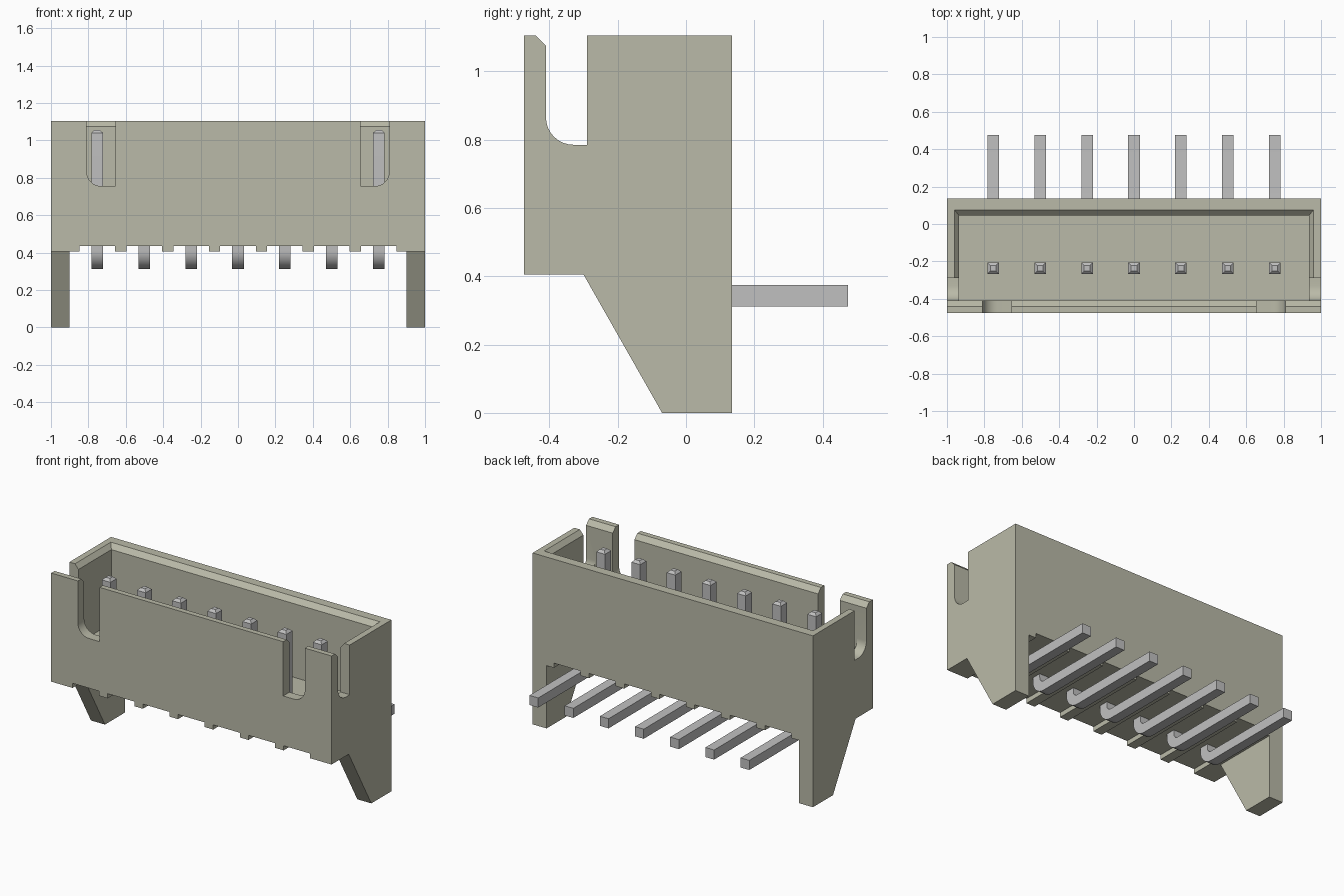
import bpy, bmesh, math

cube = bpy.data.objects.get("Cube")
if cube:
    bpy.data.objects.remove(cube, do_unlink=True)


def material(name, rgb, metallic=0.0):
    m = bpy.data.materials.new(name)
    m.use_nodes = True
    m.diffuse_color = (*rgb, 1)
    m.node_tree.nodes["Principled BSDF"].inputs["Base Color"].default_value = (*rgb, 1)
    return m


ivory = material("warm grey plastic", (0.491, 0.491, 0.392))
metal = material("pin grey", (0.527, 0.527, 0.527))


def loft(name, rings, mat):
    """Skin a row of equal-length point rings and cap both ends."""
    bm = bmesh.new()
    loops = [[bm.verts.new(p) for p in ring] for ring in rings]
    n = len(loops[0])
    for a, b in zip(loops, loops[1:]):
        for i in range(n):
            j = (i + 1) % n
            bm.faces.new((a[i], a[j], b[j], b[i]))
    bm.faces.new(loops[0])
    bm.faces.new(loops[-1])
    bmesh.ops.recalc_face_normals(bm, faces=bm.faces)
    me = bpy.data.meshes.new(name)
    bm.to_mesh(me)
    bm.free()
    me.materials.append(mat)
    ob = bpy.data.objects.new(name, me)
    bpy.context.collection.objects.link(ob)
    return ob


def prism_x(name, yz, x0, x1):
    return loft(name, [[(x, y, z) for y, z in yz] for x in (x0, x1)], ivory)


def prism_y(name, xz, y0, y1):
    return loft(name, [[(x, y, z) for x, z in xz] for y in (y0, y1)], ivory)


def rect(a0, a1, b0, b1):
    return [(a0, b0), (a1, b0), (a1, b1), (a0, b1)]


def arc(ca, cb, r, start, end, steps=8):
    angles = [math.radians(start + (end - start) * i / steps) for i in range(steps + 1)]
    return [(ca + r * math.cos(t), cb + r * math.sin(t)) for t in angles]


def activate(ob):
    bpy.ops.object.select_all(action='DESELECT')
    ob.select_set(True)
    bpy.context.view_layer.objects.active = ob


def cut(ob, cutter):
    cutter.hide_render = True
    activate(ob)
    mod = ob.modifiers.new("cut", 'BOOLEAN')
    mod.operation = 'DIFFERENCE'
    mod.solver = 'EXACT'
    mod.object = cutter
    bpy.ops.object.modifier_apply(modifier=mod.name)
    bpy.data.objects.remove(cutter, do_unlink=True)


def smooth(ob):
    activate(ob)
    bpy.ops.object.shade_smooth_by_angle(angle=math.radians(30))


PITCH = 0.251
pin_xs = [PITCH * i for i in range(-3, 4)]
FRONT, BACK, BASE, TOP = -0.475, 0.135, 0.405, 1.105

# Housing: side outline with the slanted legs, extruded across the width
housing = prism_x("housing", [(FRONT, BASE), (-0.30, BASE), (-0.07, 0), (BACK, 0),
                              (BACK, TOP), (FRONT, TOP)], -1, 1)

# Open space between the two legs
cut(housing, prism_x("leg_gap", rect(-0.6, 0.3, -0.1, BASE), -0.9, 0.9))

# Shallow channels under the base, one per pin
for x in pin_xs:
    cut(housing, prism_y("base_channel", rect(x - 0.095, x + 0.095, 0.3, 0.435), -0.6, 0.3))

# Cavity with a flared rim
cavity = [[(x, y, z) for x, y in rect(-w, w, -0.41, b)]
          for w, b, z in ((0.935, 0.045, 0.60), (0.935, 0.045, 1.075), (0.985, 0.105, 1.135))]
cut(housing, loft("cavity", cavity, ivory))

# Side slots with one rounded corner, plus the bevel along the front wall
cut(housing, prism_x("side_slot", arc(-0.33, 0.865, 0.08, 180, 270) +
                     [(-0.29, 0.785), (-0.29, 1.135), (-0.47, 1.135), (-0.41, 1.075)], -1.1, 1.1))

# Front slots, rounded on the outer lower corner
slot = [(0.81, 1.2), (0.655, 1.2), (0.655, 0.755)] + arc(0.73, 0.835, 0.08, 270, 360)
for s in (-1, 1):
    cut(housing, prism_y("front_slot", [(s * x, z) for x, z in slot], -0.6, -0.35))
smooth(housing)

# Right-angle pins: square section swept from the tapered tip round the bend
H, R, PY, PZ = 0.031, 0.066, -0.237, 0.343
path = [(PY, 1.055, 0, 0.015), (PY, 1.040, 0, H)]
for i in range(9):
    t = math.radians(90 * i / 8)
    path.append((PY + R - R * math.cos(t), PZ + R - R * math.sin(t), t, H))
path.append((0.475, PZ, math.pi / 2, H))

for k, x in enumerate(pin_xs):
    rings = [[(x + a * h, y + b * h * math.cos(t), z + b * h * math.sin(t))
              for a, b in ((-1, -1), (1, -1), (1, 1), (-1, 1))] for y, z, t, h in path]
    smooth(loft(f"pin_{k + 1}", rings, metal))
